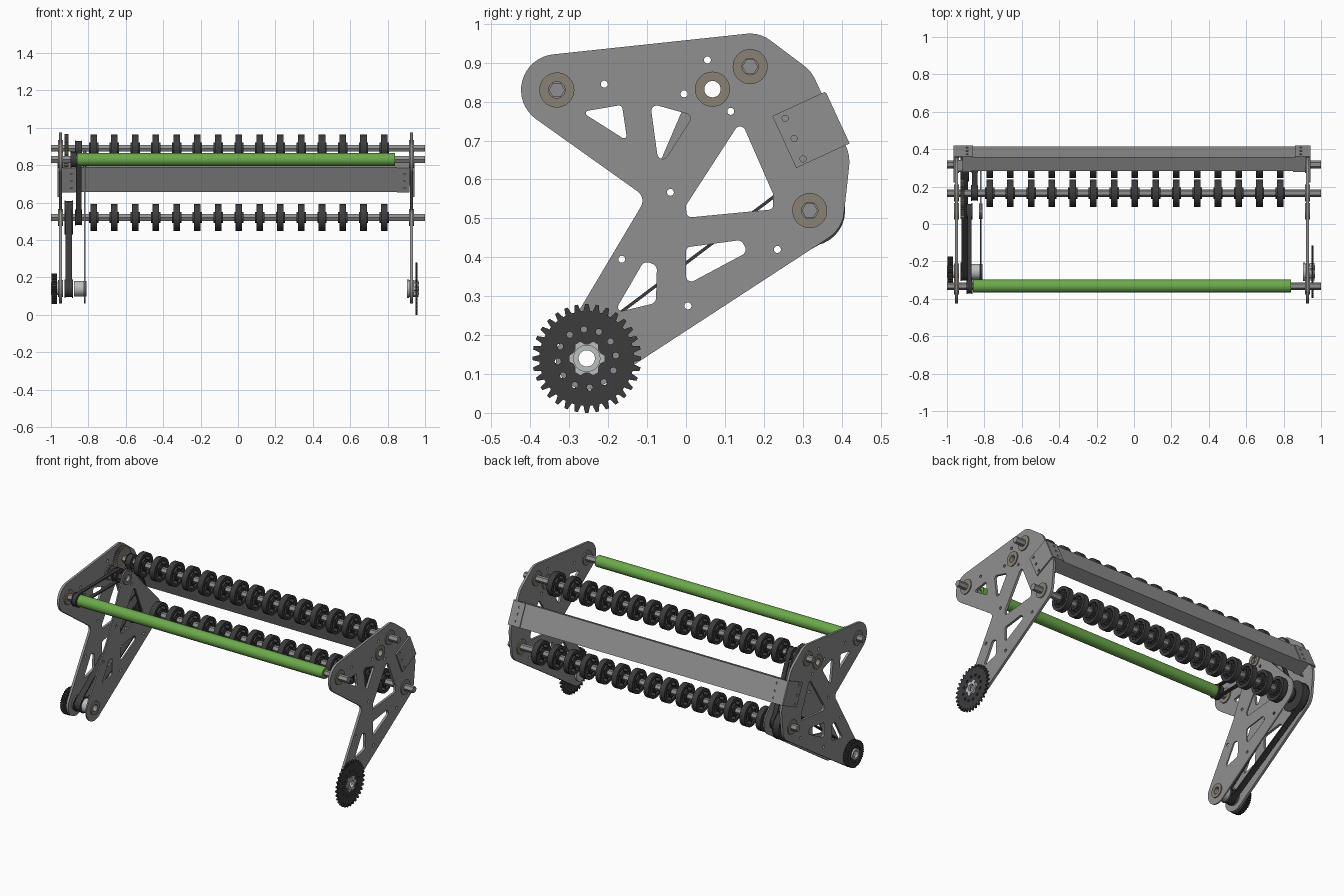
import bpy
from math import pi, cos, sin, acos, atan2, hypot, ceil, tau
from mathutils import Matrix, Vector

if "Cube" in bpy.data.objects:
    bpy.data.objects.remove(bpy.data.objects["Cube"])


def material(name, rgb):
    m = bpy.data.materials.new(name)
    m.diffuse_color = (*rgb, 1)
    m.use_nodes = True
    m.node_tree.nodes["Principled BSDF"].inputs["Base Color"].default_value = m.diffuse_color
    return m


GREEN = material("green", (0.15, 0.40, 0.07))
DARK = material("dark", (0.045, 0.045, 0.048))
BRONZE = material("bronze", (0.25, 0.22, 0.18))
PLATE = material("plate_grey", (0.28, 0.28, 0.28))
STEEL = material("steel", (0.5, 0.52, 0.53))


# --- 2D outlines in the (y, z) plane ---
def circle(c, r, n=32, start=0):
    return [(c[0] + r * cos(start + tau * i / n), c[1] + r * sin(start + tau * i / n)) for i in range(n)]


def wrap(circles):
    """Outline running counter-clockwise along tangents of circles; a negative radius is a concave fillet."""
    k, normals = len(circles), []
    for i in range(k):
        (ax, ay, ar), (bx, by, br) = circles[i], circles[(i + 1) % k]
        d = hypot(bx - ax, by - ay)
        normals.append(atan2(by - ay, bx - ax) - acos((ar - br) / d))
    pts = []
    for i, (x, y, r) in enumerate(circles):
        a, b = normals[i - 1], normals[i]
        sweep = (b - a) % tau if r > 0 else -((a - b) % tau)
        n = max(2, ceil(abs(sweep) / 0.16))
        pts += [(x + r * cos(a + sweep * j / n), y + r * sin(a + sweep * j / n)) for j in range(n + 1)]
    return pts


def gear(c, root, tip, teeth):
    pts = []
    for i in range(teeth):
        for f, r in ((-.36, root), (-.16, tip), (.16, tip), (.36, root)):
            a = tau * (i + f) / teeth
            pts.append((c[0] + r * cos(a), c[1] + r * sin(a)))
    return pts


SIDE = Matrix(((0, 0, 1, 0), (1, 0, 0, 0), (0, 1, 0, 0), (0, 0, 0, 1)))


def extrude(name, loops, x0, x1, mat=None, frame=SIDE):
    """Fill the first loop, cut the others out of it, extrude from x0 to x1."""
    cu = bpy.data.curves.new(name, 'CURVE')
    cu.dimensions, cu.fill_mode = '2D', 'BOTH'
    cu.extrude = (x1 - x0) / 2
    for pts in loops:
        s = cu.splines.new('POLY')
        s.points.add(len(pts) - 1)
        for p, q in zip(s.points, pts):
            p.co = (q[0], q[1], 0, 1)
        s.use_cyclic_u = True
    tmp = bpy.data.objects.new(name + "_curve", cu)
    bpy.context.collection.objects.link(tmp)
    dg = bpy.context.evaluated_depsgraph_get()
    me = bpy.data.meshes.new_from_object(tmp.evaluated_get(dg))
    bpy.data.objects.remove(tmp)
    me.transform(frame @ Matrix.Translation((0, 0, (x0 + x1) / 2)))
    me.materials.clear()
    if mat:
        me.materials.append(mat)
    ob = bpy.data.objects.new(name, me)
    bpy.context.collection.objects.link(ob)
    return ob


# --- axle positions (y, z) ---
PIVOT, ROLLER, IDLER = (-.255, .14), (-.332, .83), (.068, .832)
UPPER, LOWER = (.165, .89), (.318, .52)
BORE = .021

# --- side plates with lightening cutouts ---
WAIST = (-.142, .545, -.03)
cut_front = wrap([(-.16, .713, .007), (-.173, .78, .01), (-.25, .77, .007)])
cut_top = wrap([(-.06, .667, .014), (-.003, .756, .014), (-.075, .776, .014)])
cut_mid = wrap([(.014, .516, .013), (.212, .534, .012), (.212, .56, .012), (.139, .722, .014), (.012, .53, .012)])
cut_low = wrap([(.014, .352, .014), (.137, .42, .016), (.133, .427, .016), (.012, .415, .012)])
cut_arm = wrap([(-.165, .272, .01), (-.094, .296, .017), (-.092, .367, .017), (-.1, .37, .017)])
bores = [circle(PIVOT, BORE), circle(IDLER, BORE)]
arm_holes = [circle(c, .009, 16) for c in ((-.165, .395), (.235, .42), (.005, .275), (-.04, .567), (.115, .775))]
top_holes = [circle(c, .009, 16) for c in ((-.21, .845), (.055, .907), (-.005, .82))]
outline = wrap([(*PIVOT, .08), (.317, .525, .09), (.32, .645, .1), (.25, .82, .09),
                (.165, .89, .085), (*ROLLER, .092), WAIST])
plate_loops = [outline, cut_front, cut_top, cut_mid, cut_low, cut_arm] + bores + arm_holes + top_holes
extrude("side_plate_left", plate_loops, -.957, -.942, PLATE)
extrude("side_plate_right", plate_loops, .92, .935, PLATE)
inner = wrap([(*PIVOT, .08), (.317, .525, .085), (*IDLER, .05), WAIST])
extrude("inner_arm_plate", [inner, cut_mid, cut_low, cut_arm] + bores + arm_holes, -.824, -.816, PLATE)

# --- flanged bearings ---
for side, x0, x1 in (("left", -.963, -.935), ("right", .913, .941)):
    for label, c in (("roller", ROLLER), ("upper", UPPER), ("lower", LOWER), ("idler", IDLER), ("pivot", PIVOT)):
        extrude(f"bearing_{label}_{side}", [circle(c, .045, 40), circle(c, BORE)], x0, x1, BRONZE)
for label, c in (("pivot", PIVOT), ("idler", IDLER)):
    extrude(f"inner_bearing_{label}", [circle(c, .042, 40), circle(c, BORE)], -.83, -.81, BRONZE)

# --- hex shafts and the green roller ---
for label, c in (("roller", ROLLER), ("upper", UPPER), ("lower", LOWER)):
    extrude(f"{label}_hex_shaft", [circle(c, .0205, 6)], -1, 1, STEEL if label == "none" else PLATE)
extrude("green_roller", [circle(ROLLER, .035, 40)], -.86, .84, GREEN)

# --- spoked grip wheels, 15 on each of two shafts ---
windows = []
for i in range(6):
    a, w = tau * i / 6, .27
    windows.append(wrap([(.046 * cos(a - w), .046 * sin(a - w), .009), (.046 * cos(a + w), .046 * sin(a + w), .009)]))
first = extrude("grip_wheel", [circle((0, 0), .073, 40)] + windows, -.0175, .0175, DARK)
hub = extrude("wheel_hub", [circle((0, 0), .03, 24), circle((0, 0), .019, 6)], -.025, .025, DARK)
for label, c in (("upper", UPPER), ("lower", LOWER)):
    for i in range(15):
        for src in (first, hub):
            ob = bpy.data.objects.new(f"{label}_{src.name.split('.')[0]}_{i + 1}", src.data)
            ob.location = (-.772 + .111 * i, *c)
            bpy.context.collection.objects.link(ob)
for src in (first, hub):
    bpy.data.objects.remove(src)

# --- belt drives: two pulleys and a belt each ---
def belt_drive(name, a, ra, b, rb, x0, x1):
    t = .008
    extrude(name + "_belt", [wrap([(*a, ra), (*b, rb)]), wrap([(*a, ra - t), (*b, rb - t)])], x0, x1, DARK)
    for label, c, r in (("start", a, ra), ("end", b, rb)):
        body = [circle(c, r - t, 32), circle(c, BORE)]
        extrude(f"{name}_{label}_pulley", body, x0, x1, DARK)
        for k, x in enumerate((x0 - .005, x1)):
            extrude(f"{name}_{label}_flange_{k + 1}", [circle(c, r + .003, 32), circle(c, BORE)], x, x + .005, DARK)


belt_drive("arm_drive", PIVOT, .046, LOWER, .088, -.923, -.887)
belt_drive("wheel_drive", LOWER, .04, UPPER, .04, -.866, -.838)
belt_drive("roller_drive", IDLER, .04, ROLLER, .04, -.89, -.868)

# --- bronze gear pair ---
extrude("large_gear", [gear(UPPER, .068, .076, 40)], -.928, -.906, BRONZE)
extrude("small_gear", [gear(IDLER, .034, .042, 20), circle(IDLER, BORE)], -.928, -.906, BRONZE)

# --- pivot: toothed pulley and hubs on the left, sprocket on the right ---
bore = circle(PIVOT, BORE)
extrude("left_drive_pulley", [gear(PIVOT, .076, .082, 36), circle(PIVOT, .05)], -.998, -.967, DARK)
extrude("left_drive_web", [circle(PIVOT, .051), bore], -.99, -.975, DARK)
extrude("left_drive_hub", [circle(PIVOT, .034), bore], -1, -.96, STEEL)
extrude("left_pivot_hub", [circle(PIVOT, .042), bore], -.878, -.83, STEEL)
ring = [circle((PIVOT[0] + .075 * cos(tau * i / 12 + .1), PIVOT[1] + .075 * sin(tau * i / 12 + .1)), .008, 14)
        for i in range(12)]
extrude("right_sprocket", [gear(PIVOT, .122, .14, 32), bore] + ring, .95, .96, DARK)
extrude("right_sprocket_lobes", [gear(PIVOT, .038, .047, 6), bore], .94, .964, STEEL)
extrude("right_sprocket_collar", [circle(PIVOT, .035), bore], .936, .968, STEEL)
extrude("right_inner_hub", [circle(PIVOT, .05), bore], .903, .914, STEEL)

# --- tilted cross tube with gusset brackets ---
P, A, B = Vector((.355, .82)), Vector((.42, -.908)), Vector((-.908, -.42))


def tilt(u0, u1, v0, v1):
    return [tuple(P + A * u + B * v) for u, v in ((u0, v0), (u1, v0), (u1, v1), (u0, v1))]


extrude("cross_tube", [tilt(0, .143, 0, .08), tilt(.006, .137, .006, .074)], -.918, .918, PLATE)
side_holes = [circle(c, .008, 14) for c in ((.255, .757), (.278, .705), (.301, .653))]
for s, side, x0, x1 in ((-1, "left", -.965, -.957), (1, "right", .935, .943)):
    extrude(f"gusset_side_{side}", [tilt(-.004, .143, -.004, .145)] + side_holes, x0, x1, PLATE)
    for face, depth in (("back", -.006), ("front", .08)):
        o = P + B * depth
        frame = Matrix(((1, 0, 0, 0), (0, A.x, -B.x, o.x), (0, A.y, -B.y, o.y), (0, 0, 0, 1)))
        lo, hi = (.86, .94) if s > 0 else (-.96, -.86)
        if face == "front":
            lo, hi = (.85, .918) if s > 0 else (-.94, -.87)
        flange = [(lo, 0), (hi, 0), (hi, .143), (lo, .143)]
        holes = [circle((s * .892, v), .007, 14) for v in (.03, .072, .114)]
        extrude(f"gusset_{face}_{side}", [flange] + holes, -.006, 0, PLATE, frame)

# --- smooth round surfaces, keep edges sharp ---
for ob in bpy.data.objects:
    ob.select_set(True)
    bpy.context.view_layer.objects.active = ob
bpy.ops.object.shade_smooth_by_angle(angle=pi / 7)
